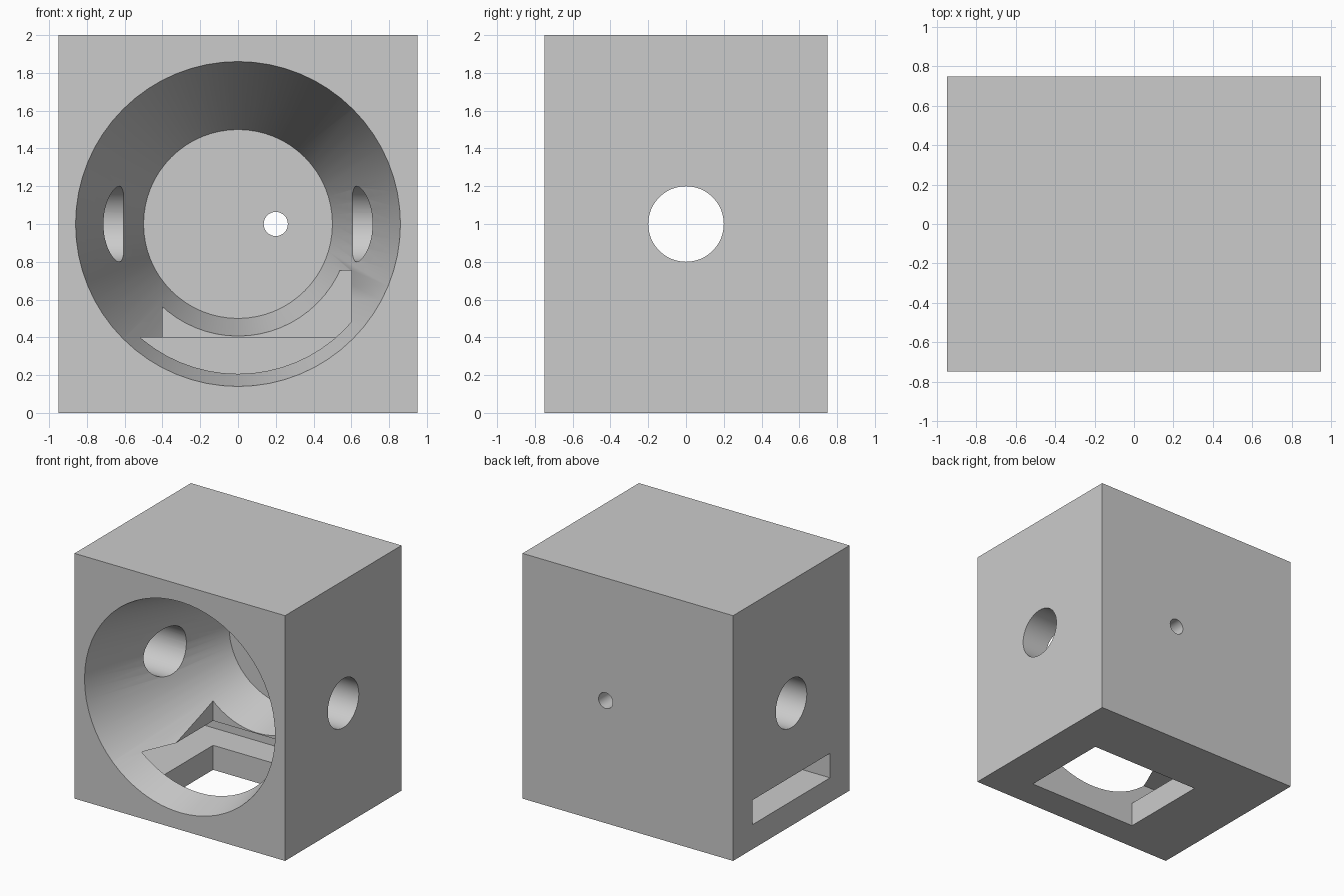
import bpy
from math import radians

cube = bpy.data.objects.get("Cube")
if cube:
    bpy.data.objects.remove(cube, do_unlink=True)


def box(name, low, high):
    """Axis-aligned box between two corners."""
    centre = [(a + b) / 2 for a, b in zip(low, high)]
    bpy.ops.mesh.primitive_cube_add(size=1, location=centre)
    ob = bpy.context.object
    ob.name = name
    ob.scale = [b - a for a, b in zip(low, high)]
    bpy.ops.object.transform_apply(location=True, rotation=True, scale=True)
    return ob


def taper(name, r1, r2, length, centre, rotation, sides=64):
    """Cylinder or cone frustum, turned onto its axis."""
    bpy.ops.mesh.primitive_cone_add(vertices=sides, radius1=r1, radius2=r2,
                                    depth=length, location=centre, rotation=rotation)
    ob = bpy.context.object
    ob.name = name
    bpy.ops.object.transform_apply(location=True, rotation=True, scale=True)
    return ob


# Solid block
body = box("housing", (-0.95, -0.75, 0), (0.95, 0.75, 2))

along_y = (radians(-90), 0, 0)
along_x = (0, radians(90), 0)

# Conical bore: wide at the front face, stopping short of the back wall
front, floor, wide, narrow = -0.75, 0.6, 0.86, 0.5
lead = 0.1
flare = wide + lead * (wide - narrow) / (floor - front)

cutters = [
    taper("bore_cutter", flare, narrow, floor - front + lead,
          (0, (front - lead + floor) / 2, 1), along_y),
    # Cross hole through both sides
    taper("cross_hole_cutter", 0.2, 0.2, 2.4, (0, 0, 1), along_x),
    # Small hole through the back wall
    taper("back_hole_cutter", 0.064, 0.064, 0.4, (0.2, 0.7, 1), along_y, 32),
    # Opening through the underside, up into the bore
    box("bottom_opening_cutter", (-0.4, -0.5, -0.1), (0.6, 0.25, 0.755)),
    # Slot in from one side
    box("side_slot_cutter", (-1.1, -0.5, 0.2), (0.6, 0.5, 0.4)),
]

bpy.ops.object.select_all(action='DESELECT')
body.select_set(True)
bpy.context.view_layer.objects.active = body
for cutter in cutters:
    cutter.hide_render = True
    mod = body.modifiers.new(cutter.name, 'BOOLEAN')
    mod.operation = 'DIFFERENCE'
    mod.solver = 'EXACT'
    mod.object = cutter
    bpy.ops.object.modifier_apply(modifier=mod.name)
for cutter in cutters:
    bpy.data.objects.remove(cutter, do_unlink=True)

# Plain grey throughout
grey = bpy.data.materials.new("light_grey")
grey.use_nodes = True
colour = (0.6, 0.6, 0.6, 1)
grey.diffuse_color = colour
grey.node_tree.nodes["Principled BSDF"].inputs["Base Color"].default_value = colour
body.data.materials.clear()
body.data.materials.append(grey)
bpy.ops.object.shade_smooth_by_angle(angle=radians(30))
